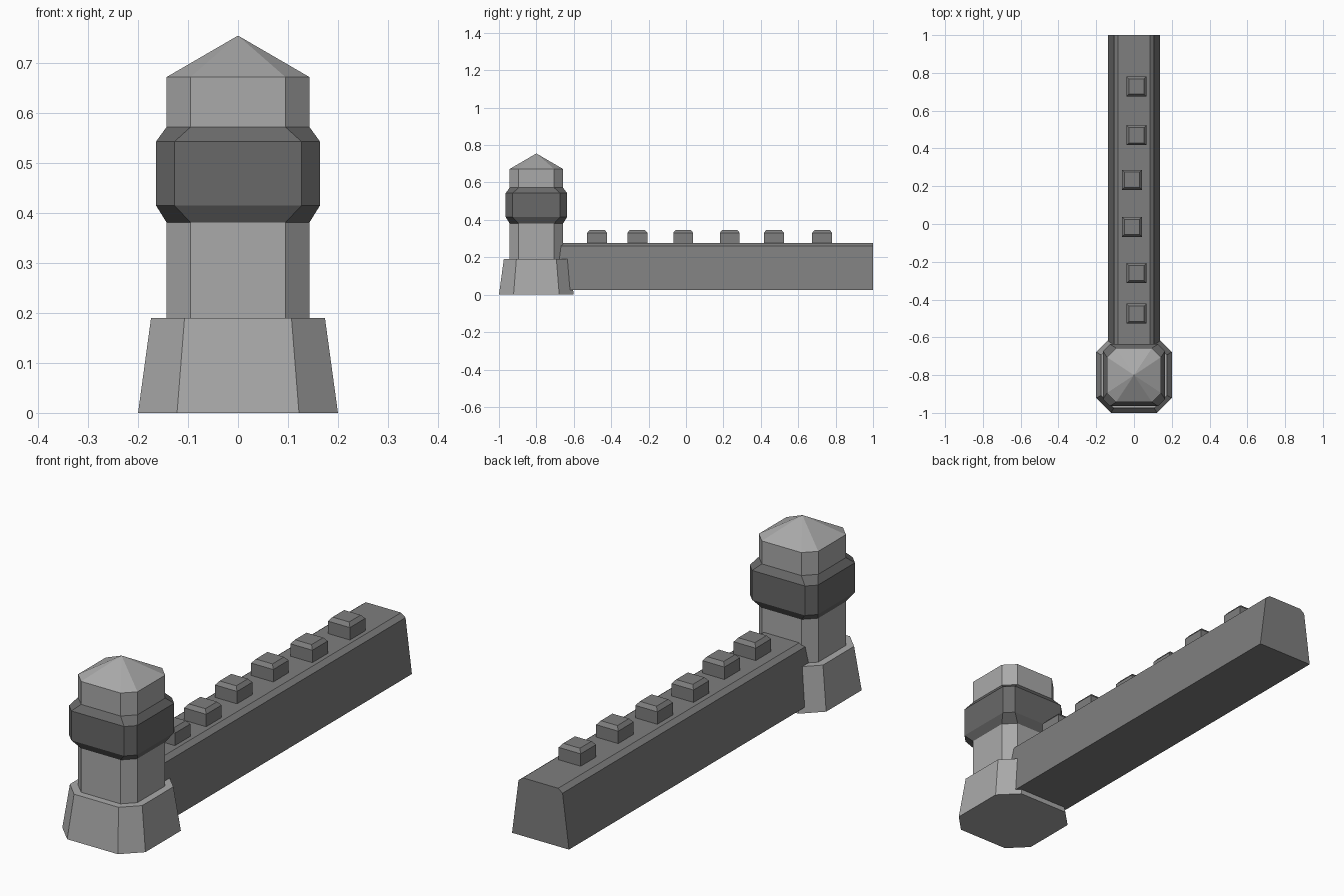
import bpy

if "Cube" in bpy.data.objects:
    bpy.data.objects.remove(bpy.data.objects["Cube"])


def material(name, v):
    m = bpy.data.materials.new(name)
    m.diffuse_color = (v, v, v, 1)
    m.use_nodes = True
    m.node_tree.nodes["Principled BSDF"].inputs["Base Color"].default_value = m.diffuse_color
    return m


LIGHT = material("light_stone", 0.40)
MID = material("mid_stone", 0.21)
DARK = material("dark_stone", 0.14)


def octagon(h, c, z, cy):
    """Chamfered square: half width h, corner position c."""
    pts = [(-c, -h), (c, -h), (h, -c), (h, c), (c, h), (-c, h), (-h, c), (-h, -c)]
    return [(x, y + cy, z) for x, y in pts]


def square(h, z, cx, cy):
    return [(cx - h, cy - h, z), (cx + h, cy - h, z),
            (cx + h, cy + h, z), (cx - h, cy + h, z)]


def loft(name, rings, mat, apex=None):
    """Join rings of equal size with flat faces, capped or closed to an apex."""
    n = len(rings[0])
    verts = [p for r in rings for p in r]
    faces = [tuple(reversed(range(n)))]
    for k in range(len(rings) - 1):
        a, b = k * n, (k + 1) * n
        faces += [(a + i, a + (i + 1) % n, b + (i + 1) % n, b + i) for i in range(n)]
    last = (len(rings) - 1) * n
    if apex:
        verts.append(apex)
        faces += [(last + i, last + (i + 1) % n, len(verts) - 1) for i in range(n)]
    else:
        faces.append(tuple(range(last, last + n)))
    me = bpy.data.meshes.new(name)
    me.from_pydata(verts, [], faces)
    me.materials.append(mat)
    ob = bpy.data.objects.new(name, me)
    bpy.context.collection.objects.link(ob)
    return ob


# Tower: flared base, shaft with pointed roof, dark collar
CY = -0.8
loft("tower_base", [octagon(0.2, 0.122, 0, CY), octagon(0.174, 0.107, 0.19, CY)], LIGHT)
loft("tower_shaft_lower", [octagon(0.143, 0.095, 0.19, CY),
                           octagon(0.143, 0.095, 0.381, CY)], LIGHT)
loft("tower_collar", [octagon(0.143, 0.095, 0.381, CY), octagon(0.164, 0.127, 0.415, CY),
                      octagon(0.164, 0.127, 0.543, CY), octagon(0.143, 0.095, 0.572, CY)], DARK)
loft("tower_top_and_roof", [octagon(0.143, 0.095, 0.572, CY),
                            octagon(0.143, 0.095, 0.672, CY)], LIGHT, (0, CY, 0.755))

# Wall: tapered profile with bevelled top edges, running back from the tower
profile = [(-0.137, 0.024), (0.137, 0.024), (0.106, 0.261),
           (0.085, 0.277), (-0.085, 0.277), (-0.106, 0.261)]
loft("wall", [[(x, y, z) for x, z in profile] for y in (1.0, -0.74)], MID)

# Battlement blocks, slightly staggered along the wall
for i, (x, y) in enumerate([(0.013, -0.475), (0.013, -0.26), (-0.01, -0.015),
                            (-0.01, 0.234), (0.013, 0.47), (0.013, 0.728)]):
    loft(f"battlement_{i + 1}", [square(0.053, 0.27, x, y), square(0.053, 0.331, x, y),
                                 square(0.040, 0.347, x, y)], MID)
